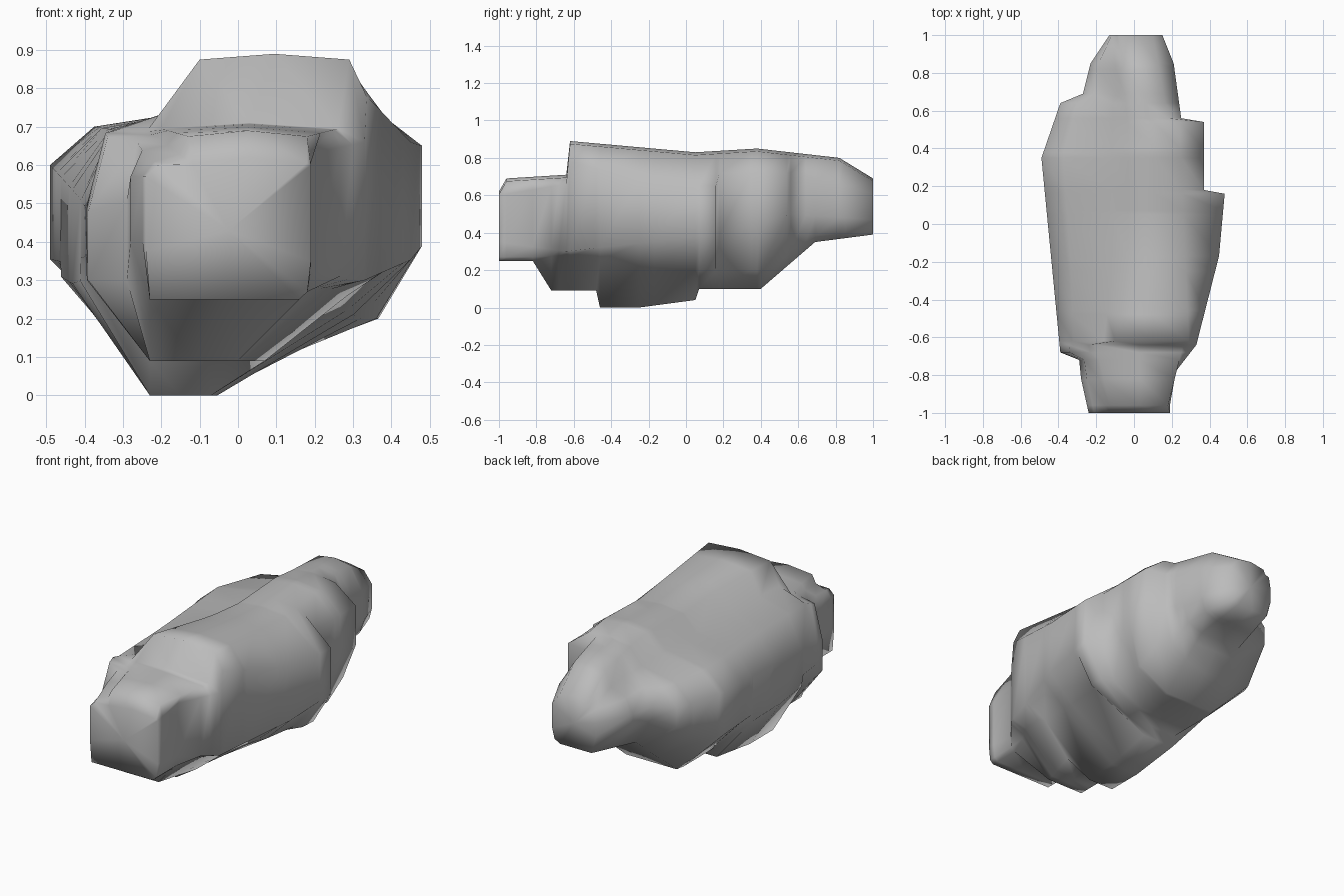
import bpy
import bmesh

# Remove the default object
cube = bpy.data.objects.get("Cube")
if cube:
    bpy.data.objects.remove(cube, do_unlink=True)

# Plain stone material
stone = bpy.data.materials.new("stone grey")
stone.use_nodes = True
colour = (0.5, 0.5, 0.5, 1.0)
stone.diffuse_color = colour
stone.node_tree.nodes["Principled BSDF"].inputs["Base Color"].default_value = colour

# Silhouette lines running from front to back as (y, offset)
right_side = [(-1, -.24), (-.82, -.28), (-.72, -.29), (-.68, -.39),
              (.35, -.49), (.64, -.39), (.69, -.27), (.85, -.23), (1, -.13)]
left_side = [(-.82, .19), (-.64, .33), (-.17, .45), (.16, .48),
             (.18, .37), (.54, .37), (.56, .25), (.85, .21), (1, .15)]
underside = [(-.82, .25), (-.72, .09), (-.48, .09), (-.46, 0), (-.25, 0),
             (.05, .04), (.07, .1), (.4, .1), (.69, .35), (1, .39)]
crest = [(-1, .62), (-.96, .69), (-.64, .71), (-.62, .89),
         (.05, .83), (.38, .85), (.82, .8), (1, .69)]

# Edges of the flatter top and of the keel
top_right = [(-1, -.12), (-.64, -.2), (-.62, -.1), (-.2, -.03), (.5, -.03), (1, -.08)]
top_left = [(-.96, .18), (-.64, .26), (-.62, .29), (.54, .24), (.56, .18), (1, .1)]
keel_right = [(-1, -.23), (.35, -.23), (1, -.1)]
keel_left = [(-.82, .16), (-.72, 0), (-.48, .07), (-.46, -.07), (.05, -.03), (.07, .1)]

# Heights of the creases along each flank
right_bench = [(-1, .6), (-.72, .66), (-.62, .69), (.35, .7), (.69, .68), (1, .64)]
right_high = [(-.82, .57), (-.68, .48), (-.4, .52), (.35, .6), (1, .57)]
left_high = [(-1, .6), (-.64, .66), (-.62, .78), (-.17, .66), (.16, .65),
             (.18, .72), (.56, .72), (1, .61)]
left_low = [(-1, .35), (-.64, .3), (.16, .39), (.56, .5), (1, .47)]
left_hip = [(-.82, .27), (-.64, .28), (-.1, .2), (.4, .2), (.69, .38), (1, .41)]


def sample(line, y):
    """Straight-line value along a silhouette line."""
    if y <= line[0][0]:
        return line[0][1]
    for (ya, a), (yb, b) in zip(line, line[1:]):
        if y <= yb:
            return a + (b - a) * (y - ya) / (yb - ya)
    return line[-1][1]


def mix(a, b, t):
    return a + (b - a) * t


def section_ring(bm, y):
    """Outline with a benched right shoulder and a hipped left underside."""
    x0, x1 = sample(right_side, y), sample(left_side, y)
    z0, z1 = sample(underside, y), sample(crest, y)
    t0, t1 = sample(top_right, y), sample(top_left, y)
    b0, b1 = sample(keel_right, y), sample(keel_left, y)
    bench = sample(right_bench, y)
    edge = z1 - .015
    outline = [
        (b0, z0), (mix(b0, b1, .5), z0), (b1, z0),
        (mix(b1, x1, .7), sample(left_hip, y)),
        (x1, sample(left_low, y)), (x1, sample(left_high, y)),
        (t1, edge), (mix(t0, t1, .5), z1), (t0, edge),
        (mix(t0, x0, .2), mix(bench, edge, .3)), (mix(t0, x0, .75), bench),
        (x0, sample(right_high, y)), (x0, mix(z0, z1, .34)),
    ]
    return [bm.verts.new((x, y, z)) for x, z in outline]


# Boulder body: bridge neighbouring sections and close both ends
silhouettes = (right_side, left_side, underside, crest)
stations = sorted({y for line in silhouettes for y, offset in line})
bm = bmesh.new()
rings = [section_ring(bm, y) for y in stations]
for a, b in zip(rings, rings[1:]):
    for i in range(len(a)):
        j = (i + 1) % len(a)
        bm.faces.new((a[i], a[j], b[j], b[i]))
caps = [bm.faces.new(rings[0]), bm.faces.new(rings[-1])]
bmesh.ops.poke(bm, faces=caps)
bmesh.ops.recalc_face_normals(bm, faces=bm.faces)

# Soft shading across the weathered faces
for face in bm.faces:
    face.smooth = True
mesh = bpy.data.meshes.new("boulder")
bm.to_mesh(mesh)
bm.free()
mesh.materials.append(stone)
boulder = bpy.data.objects.new("boulder", mesh)
bpy.context.collection.objects.link(boulder)
